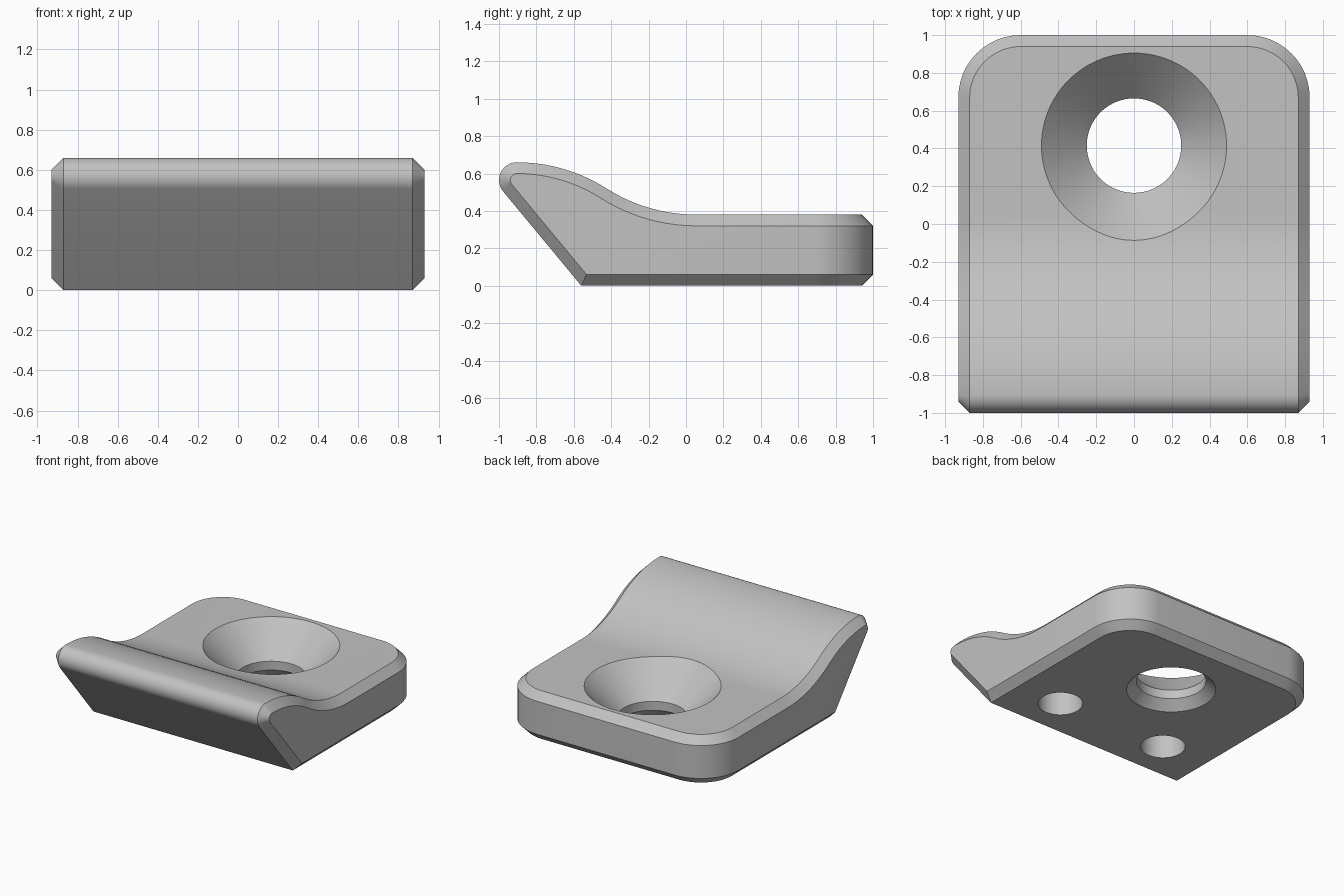
import bpy
import bmesh
from math import sin, cos, radians, asin, pi

cube = bpy.data.objects.get("Cube")
if cube:
    bpy.data.objects.remove(cube, do_unlink=True)

HALF_WIDTH = 0.93
CHAMFER = 0.06
CORNER = 0.33
TOP, DECK = 0.66, 0.38
HOLE_Y = 0.415

grey = bpy.data.materials.new("plain grey")
grey.use_nodes = True
colour = (0.54, 0.54, 0.54, 1.0)
grey.diffuse_color = colour
grey.node_tree.nodes["Principled BSDF"].inputs["Base Color"].default_value = colour


def make_object(name, bm):
    bmesh.ops.recalc_face_normals(bm, faces=bm.faces)
    mesh = bpy.data.meshes.new(name)
    bm.to_mesh(mesh)
    bm.free()
    mesh.materials.append(grey)
    obj = bpy.data.objects.new(name, mesh)
    bpy.context.collection.objects.link(obj)
    return obj


def arc(cy, cz, r, start, end, steps):
    """Points of an arc in the side plane, angles in degrees."""
    angles = [radians(start + (end - start) * i / steps) for i in range(steps + 1)]
    return [(cy + r * cos(a), cz + r * sin(a)) for a in angles]


def lathe(name, profile, x, y, sides=96):
    """Solid of revolution about a vertical axis from (radius, height) pairs."""
    bm = bmesh.new()
    rings = [[bm.verts.new((x + r * cos(2 * pi * i / sides),
                            y + r * sin(2 * pi * i / sides), z))
              for i in range(sides)] for r, z in profile]
    for low, high in zip(rings, rings[1:]):
        for i in range(sides):
            j = (i + 1) % sides
            bm.faces.new((low[i], low[j], high[j], high[i]))
    bm.faces.new(rings[0])
    bm.faces.new(rings[-1])
    return make_object(name, bm)


# Side profile: slanted front, rounded lip, S-shaped slope, flat deck
run, drop = 0.48, (TOP - DECK) / 2
big_r = (run ** 2 + drop ** 2) / (2 * drop)
sweep = asin(run / big_r) * 180 / pi
lip_y, lip_r = -0.905, 0.095
profile = [(1, 0), (-0.56, 0)]
profile += arc(lip_y, TOP - lip_r, lip_r, 220, 90, 12)
profile += arc(lip_y, TOP - big_r, big_r, 90, 90 - sweep, 10)[1:]
profile += arc(lip_y + 2 * run, DECK + big_r, big_r, 270 - sweep, 270, 10)[1:]
profile += [(1, DECK)]

# Body: extrude the profile across the width
bm = bmesh.new()
side = bm.faces.new([bm.verts.new((-HALF_WIDTH, y, z)) for y, z in profile])
ext = bmesh.ops.extrude_face_region(bm, geom=[side], use_keep_orig=True)
moved = [g for g in ext["geom"] if isinstance(g, bmesh.types.BMVert)]
bmesh.ops.translate(bm, verts=moved, vec=(2 * HALF_WIDTH, 0, 0))
bmesh.ops.recalc_face_normals(bm, faces=bm.faces)

# Round the two upright back corners
corners = [e for e in bm.edges
           if all(v.co.y > 0.99 for v in e.verts)
           and abs(e.verts[0].co.z - e.verts[1].co.z) > 0.1]
bmesh.ops.bevel(bm, geom=corners, offset=CORNER, segments=12, profile=0.5,
                affect='EDGES', clamp_overlap=False)
bm.normal_update()


# Chamfer the whole rim between the upright walls and the other faces
def is_wall(face):
    return abs(face.normal.z) < 0.001 and face.normal.y > -0.5


rim = [e for e in bm.edges
       if len(e.link_faces) == 2
       and is_wall(e.link_faces[0]) != is_wall(e.link_faces[1])]
bmesh.ops.bevel(bm, geom=rim, offset=CHAMFER, segments=1, profile=0.5,
                affect='EDGES', clamp_overlap=False)
body = make_object("clamp_body", bm)

# Countersunk through hole and two blind pockets underneath
cutters = [lathe("screw_hole_cutter",
                 [(0.37, -0.05), (0.25, 0.07), (0.25, 0.14), (0.61, 0.5)],
                 0, HOLE_Y)]
for label, sign in (("left", 1), ("right", -1)):
    cutters.append(lathe(label + "_pocket_cutter",
                         [(0.16, -0.05), (0.16, 0.25)], sign * 0.48, -0.25, 48))

bpy.ops.object.select_all(action='DESELECT')
body.select_set(True)
bpy.context.view_layer.objects.active = body
for cutter in cutters:
    cutter.hide_render = True
    mod = body.modifiers.new(cutter.name, 'BOOLEAN')
    mod.operation = 'DIFFERENCE'
    mod.solver = 'EXACT'
    mod.object = cutter
    bpy.ops.object.modifier_apply(modifier=mod.name)
    bpy.data.objects.remove(cutter, do_unlink=True)

bpy.ops.object.shade_smooth_by_angle(angle=radians(25))
